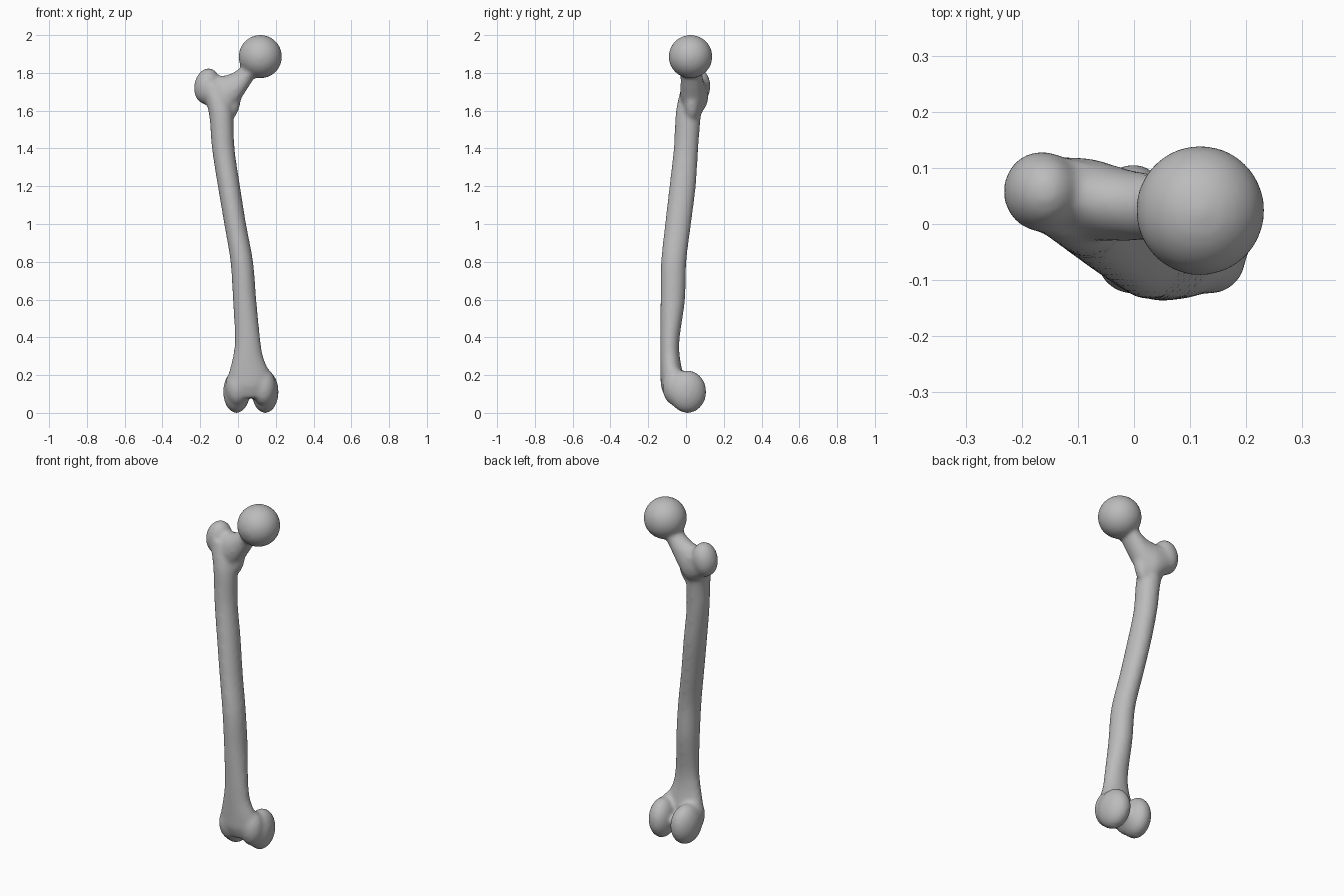
import bpy, bmesh, math
from mathutils import Vector, Matrix

cube = bpy.data.objects.get("Cube")
if cube:
    bpy.data.objects.remove(cube, do_unlink=True)

bone_grey = bpy.data.materials.new("bone_grey")
bone_grey.use_nodes = True
colour = (0.5, 0.5, 0.5, 1)
bone_grey.diffuse_color = colour
bone_grey.node_tree.nodes["Principled BSDF"].inputs["Base Color"].default_value = colour

bm = bmesh.new()


def spline(a, b, c, d, t):
    """Smooth curve from b to c through the neighbouring stations."""
    return [(2 * q + (r - p) * t + (2 * p - 5 * q + 4 * r - s) * t * t
             + (3 * q - p - 3 * r + s) * t ** 3) / 2 for p, q, r, s in zip(a, b, c, d)]


def loft(stations, to_point, sides=32, steps=6):
    """Closed tube through elliptical stations: (position, centre u, centre v, radius u, radius v)."""
    padded = [stations[0]] + stations + [stations[-1]]
    rows = [spline(*padded[i:i + 4], k / steps)
            for i in range(len(stations) - 1) for k in range(steps)] + [stations[-1]]
    rings = []
    for p, u, v, ru, rv in rows:
        angles = [math.tau * i / sides for i in range(sides)]
        rings.append([bm.verts.new(to_point(p, u + ru * math.cos(a), v + rv * math.sin(a)))
                      for a in angles])
    for low, high in zip(rings, rings[1:]):
        for i in range(sides):
            j = (i + 1) % sides
            bm.faces.new((low[i], low[j], high[j], high[i]))
    bm.faces.new(rings[0])
    bm.faces.new(rings[-1])


def ellipsoid(centre, radii, turn=0, axis="X"):
    place = (Matrix.Translation(centre) @ Matrix.Rotation(math.radians(turn), 4, axis)
             @ Matrix.Diagonal(Vector(radii).to_4d()))
    bmesh.ops.create_uvsphere(bm, u_segments=40, v_segments=24, radius=1, matrix=place)


# Shaft, bowed forward and leaning inward: height, x, y, radii
loft([(0.08, 0.06, -0.06, 0.1, 0.05),
      (0.14, 0.06, -0.07, 0.11, 0.062),
      (0.2, 0.06, -0.075, 0.11, 0.06),
      (0.3, 0.053, -0.085, 0.08, 0.052),
      (0.4, 0.05, -0.085, 0.067, 0.052),
      (0.6, 0.035, -0.07, 0.062, 0.065),
      (0.8, 0.02, -0.065, 0.06, 0.067),
      (1, -0.015, -0.042, 0.058, 0.069),
      (1.2, -0.048, -0.018, 0.059, 0.07),
      (1.4, -0.078, 0, 0.06, 0.065),
      (1.6, -0.092, 0.015, 0.065, 0.068),
      (1.74, -0.13, 0.05, 0.08, 0.07)],
     lambda p, u, v: (u, v, p))

# Neck, rising inward to the head: x, y, height, radii
loft([(-0.17, 0.06, 1.71, 0.06, 0.08),
      (-0.08, 0.045, 1.68, 0.072, 0.105),
      (-0.02, 0.035, 1.71, 0.065, 0.095),
      (0.03, 0.03, 1.765, 0.06, 0.08),
      (0.09, 0.025, 1.85, 0.06, 0.07)],
     lambda p, u, v: (p, u, v))

# Ball head
ellipsoid((0.118, 0.024, 1.886), (0.115, 0.116, 0.115))
# Outer knob at the top of the shaft
ellipsoid((-0.164, 0.058, 1.73), (0.068, 0.072, 0.096), 10, "Y")
# Small inner ridge below the neck
ellipsoid((-0.03, 0.03, 1.63), (0.04, 0.04, 0.09), 15, "Y")
# Pair of rounded knuckles at the knee
for x, lean in ((-0.008, -8), (0.144, 8)):
    ellipsoid((x, 0.008, 0.112), (0.07, 0.1, 0.113), lean, "Z")
    ellipsoid((x * 0.9 + 0.005, -0.06, 0.14), (0.065, 0.065, 0.1))

bmesh.ops.recalc_face_normals(bm, faces=bm.faces)
mesh = bpy.data.meshes.new("thigh_bone")
bm.to_mesh(mesh)
bm.free()
bone = bpy.data.objects.new("thigh_bone", mesh)
bpy.context.collection.objects.link(bone)

# Fuse the parts into one skin and soften the joins
fuse = bone.modifiers.new("fuse", "REMESH")
fuse.mode = "VOXEL"
fuse.voxel_size = 0.01
soften = bone.modifiers.new("soften", "SMOOTH")
soften.factor = 0.5
soften.iterations = 12
graph = bpy.context.evaluated_depsgraph_get()
fused = bpy.data.meshes.new_from_object(bone.evaluated_get(graph))
bone.modifiers.clear()
bone.data = fused
fused.name = "thigh_bone"
fused.materials.clear()
fused.materials.append(bone_grey)
fused.polygons.foreach_set("use_smooth", [True] * len(fused.polygons))
